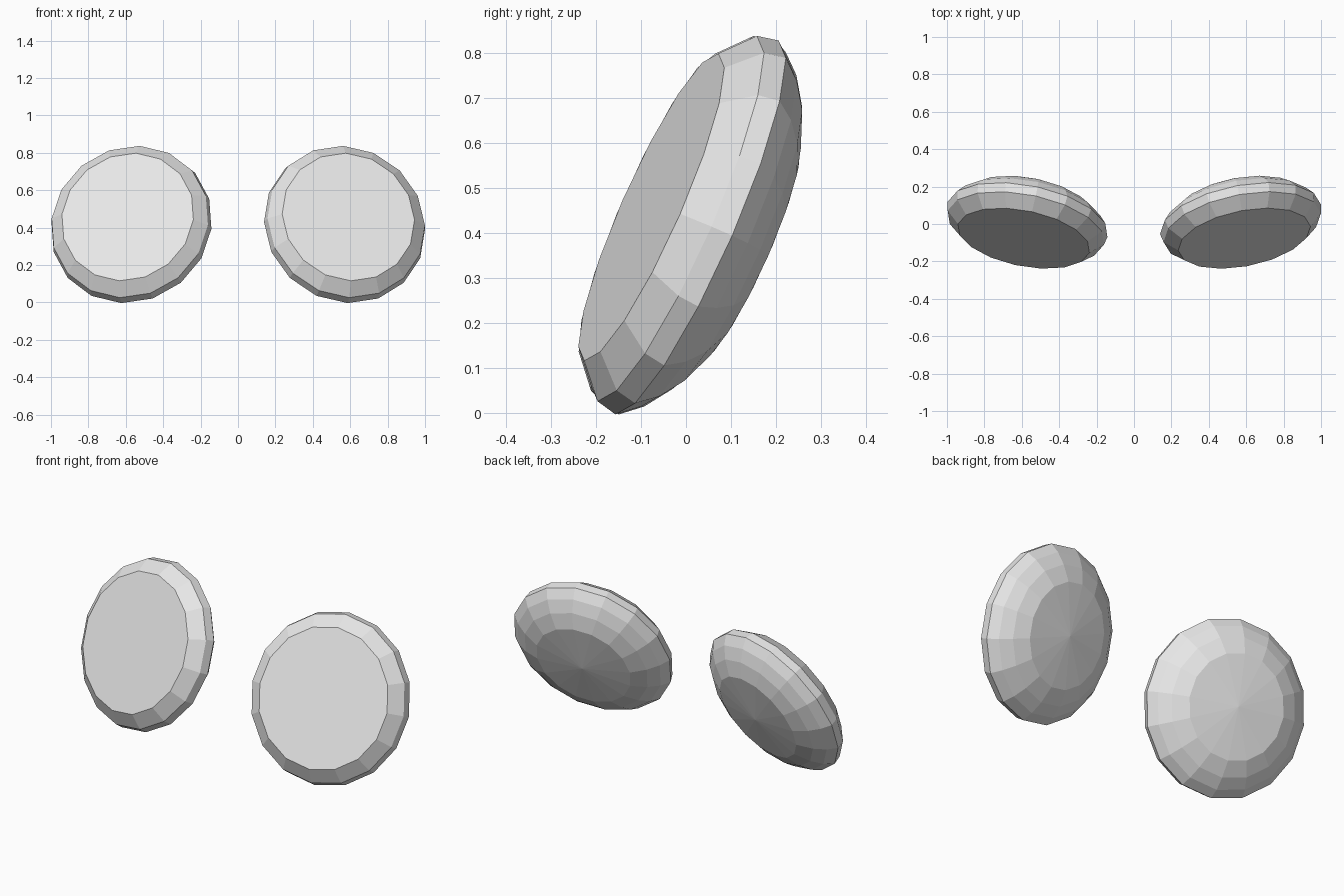
import bpy, bmesh, math
from mathutils import Matrix, Vector

cube = bpy.data.objects.get("Cube")
if cube:
    bpy.data.objects.remove(cube, do_unlink=True)

SIDES = 16
STRETCH = 1.035            # discs are slightly taller than wide
SPIN = math.radians(-2.5)
# (radius, depth behind the flat face): face edge, rim band, domed back
PROFILE = [(0.36, 0), (0.428, 0.064), (0.438, 0.113),
           (0.40, 0.159), (0.343, 0.201), (0.262, 0.238)]
APEX_DEPTH = 0.26

grey = bpy.data.materials.new("light_grey")
grey.use_nodes = True
grey.diffuse_color = (0.8, 0.8, 0.8, 1)
grey.node_tree.nodes["Principled BSDF"].inputs["Base Color"].default_value = (0.8, 0.8, 0.8, 1)


def lens_disc(name, side):
    bm = bmesh.new()
    rings = []
    for radius, depth in PROFILE:
        ring = []
        for i in range(SIDES):
            a = SPIN + math.tau * i / SIDES
            ring.append(bm.verts.new((radius * math.cos(a),
                                      radius * STRETCH * math.sin(a), -depth)))
        rings.append(ring)
    apex = bm.verts.new((0, 0, -APEX_DEPTH))

    # flat front, lofted rim and dome, closing fan
    bm.faces.new(rings[0])
    for i in range(SIDES):
        j = (i + 1) % SIDES
        for front, back in zip(rings, rings[1:]):
            bm.faces.new((front[j], front[i], back[i], back[j]))
        bm.faces.new((rings[-1][j], rings[-1][i], apex))
    bmesh.ops.recalc_face_normals(bm, faces=bm.faces)

    mesh = bpy.data.meshes.new(name)
    bm.to_mesh(mesh)
    bm.free()
    mesh.materials.append(grey)
    obj = bpy.data.objects.new(name, mesh)
    bpy.context.collection.objects.link(obj)

    # lean the face back and turn it outwards
    normal = Vector((0.18 * side, -0.9, 0.4)).normalized()
    up = (Vector((0, 0, 1)) - normal * normal.z).normalized()
    across = up.cross(normal)
    turn = Matrix((across, up, normal)).transposed().to_4x4()
    obj.matrix_world = Matrix.Translation((0.59 * side, -0.077, 0.457)) @ turn


lens_disc("left_disc", 1)
lens_disc("right_disc", -1)
